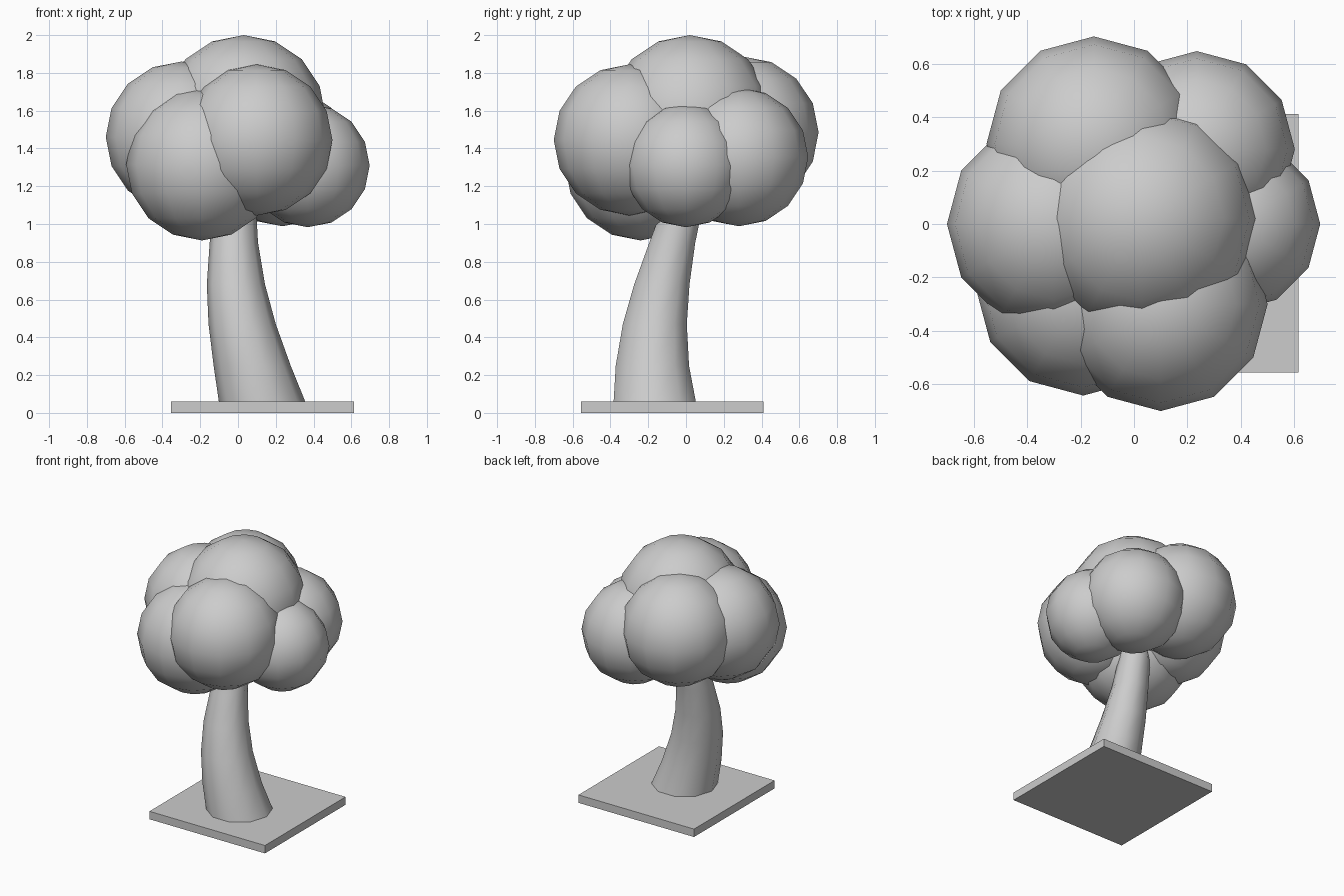
import bpy
import bmesh
from math import cos, sin, tau

cube = bpy.data.objects.get("Cube")
if cube:
    bpy.data.objects.remove(cube, do_unlink=True)

grey = bpy.data.materials.new("plain_grey")
grey.use_nodes = True
colour = (0.604, 0.604, 0.604, 1)
grey.diffuse_color = colour
grey.node_tree.nodes["Principled BSDF"].inputs["Base Color"].default_value = colour


def add_part(name, bm, smooth):
    """Turn a bmesh into a named, coloured object."""
    bmesh.ops.recalc_face_normals(bm, faces=bm.faces)
    for face in bm.faces:
        face.smooth = smooth and len(face.verts) <= 4
    mesh = bpy.data.meshes.new(name)
    bm.to_mesh(mesh)
    bm.free()
    mesh.materials.append(grey)
    obj = bpy.data.objects.new(name, mesh)
    bpy.context.collection.objects.link(obj)
    return obj


# Square ground plate
bm = bmesh.new()
bmesh.ops.create_cube(bm, size=1)
base = add_part("ground_plate", bm, False)
base.scale = (0.97, 0.966, 0.06)
base.location = (0.13, -0.072, 0.03)

# Curved, tapering ten-sided trunk: x, y, z, radius of each ring
trunk_rings = [
    (0.130, -0.165, 0.05, 0.230),
    (0.075, -0.178, 0.25, 0.204),
    (0.022, -0.165, 0.47, 0.178),
    (-0.011, -0.128, 0.68, 0.154),
    (-0.022, -0.073, 0.90, 0.128),
    (-0.015, -0.015, 1.10, 0.110),
    (0.0, 0.0, 1.30, 0.090),
]
SIDES = 10
bm = bmesh.new()
loops = [[bm.verts.new((x + r * cos(tau * i / SIDES), y + r * sin(tau * i / SIDES), z))
          for i in range(SIDES)] for x, y, z, r in trunk_rings]
for low, high in zip(loops, loops[1:]):
    for i in range(SIDES):
        j = (i + 1) % SIDES
        bm.faces.new((low[i], low[j], high[j], high[i]))
bm.faces.new(loops[0])
bm.faces.new(loops[-1])
add_part("trunk", bm, True)

# Foliage made of overlapping round clumps: centre and radius
foliage = {
    "foliage_top": ((0.03, 0.02, 1.565), 0.435),
    "foliage_front_left": ((0.10, -0.30, 1.445), 0.40),
    "foliage_front_right": ((-0.19, -0.24, 1.315), 0.402),
    "foliage_right": ((-0.30, 0.0, 1.46), 0.40),
    "foliage_back_right": ((-0.15, 0.30, 1.485), 0.402),
    "foliage_left": ((0.37, 0.0, 1.31), 0.327),
    "foliage_back_left": ((0.235, 0.28, 1.355), 0.367),
}
for name, (centre, radius) in foliage.items():
    bm = bmesh.new()
    bmesh.ops.create_uvsphere(bm, u_segments=12, v_segments=8, radius=radius)
    add_part(name, bm, True).location = centre
